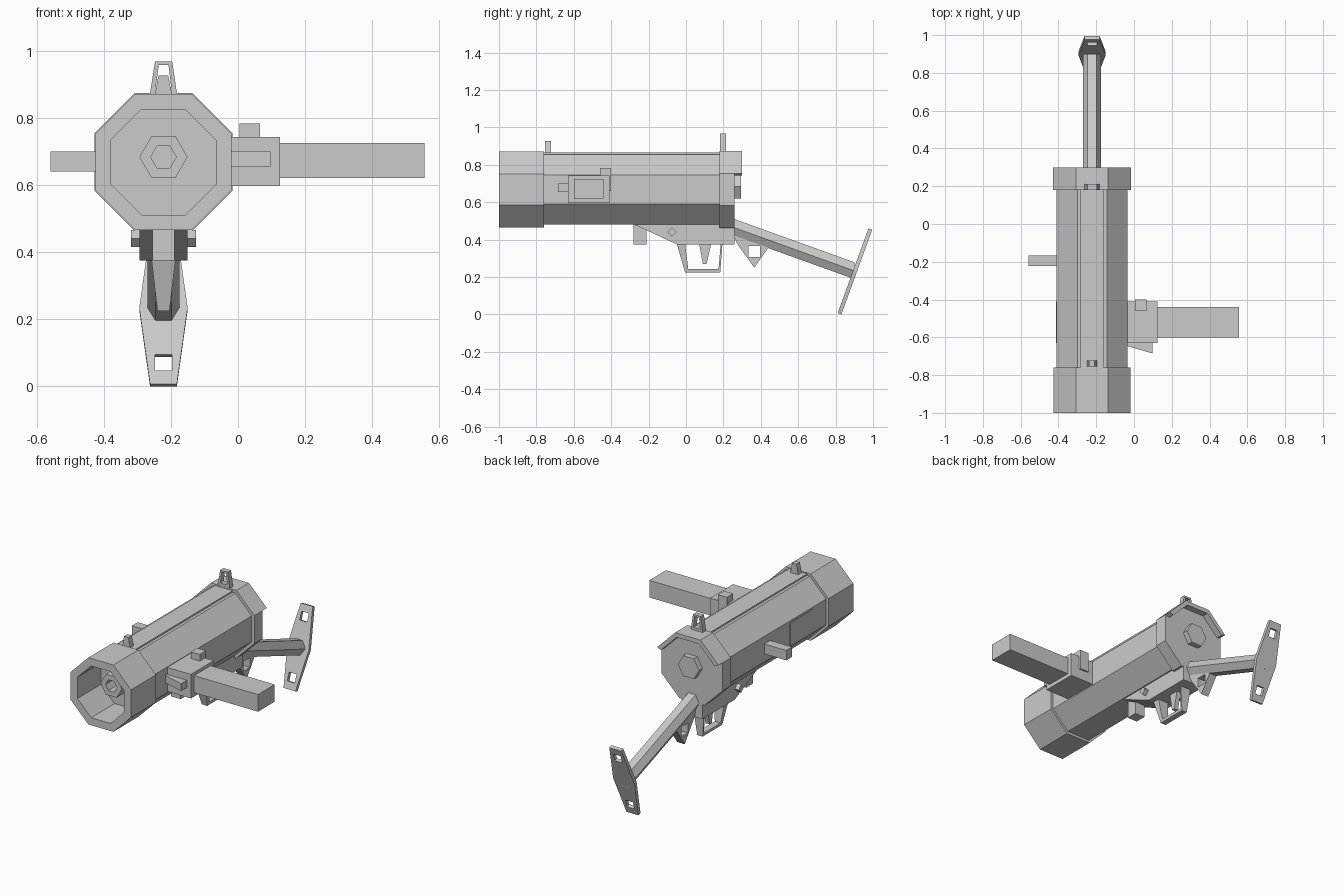
import bpy, bmesh, math
from mathutils import Vector

cube = bpy.data.objects.get("Cube")
if cube:
    bpy.data.objects.remove(cube, do_unlink=True)

grey = bpy.data.materials.new("plain grey")
grey.use_nodes = True
tone = (0.6, 0.6, 0.6, 1)
grey.diffuse_color = tone
grey.node_tree.nodes["Principled BSDF"].inputs["Base Color"].default_value = tone

CX, CZ = -0.222, 0.668      # barrel axis


def prism(name, loops, axis, a, b, reshape=None):
    """Extrude an outline (plus optional hole loops) along x or y from a to b."""
    place = (lambda u, v, d: (d, u, v)) if axis == 'x' else (lambda u, v, d: (u, d, v))
    bm = bmesh.new()
    edges = []
    for loop in loops:
        vs = [bm.verts.new(place(u, v, a)) for u, v in loop]
        edges += [bm.edges.new((vs[i - 1], vs[i])) for i in range(len(vs))]
    if len(loops) == 1:
        bm.faces.new(vs)
    else:
        bmesh.ops.triangle_fill(bm, edges=edges, use_beauty=True)
    ext = bmesh.ops.extrude_face_region(bm, geom=bm.faces[:])
    top = [g for g in ext["geom"] if isinstance(g, bmesh.types.BMVert)]
    bmesh.ops.translate(bm, verts=top, vec=place(0, 0, b - a))
    if reshape:
        for v in bm.verts:
            v.co = reshape(v.co.copy())
    bmesh.ops.recalc_face_normals(bm, faces=bm.faces[:])
    mesh = bpy.data.meshes.new(name)
    bm.to_mesh(mesh)
    bm.free()
    mesh.materials.append(grey)
    ob = bpy.data.objects.new(name, mesh)
    bpy.context.collection.objects.link(ob)
    return ob


def rect(u0, u1, v0, v1):
    return [(u0, v0), (u1, v0), (u1, v1), (u0, v1)]


def box(name, x0, x1, y0, y1, z0, z1):
    return prism(name, [rect(x0, x1, z0, z1)], 'y', y0, y1)


def ngon(n, apothem, cz=CZ):
    r = apothem / math.cos(math.pi / n)
    turn = math.pi / n if n == 8 else 0
    return [(CX + r * math.cos(turn + i * math.tau / n),
             cz + r * math.sin(turn + i * math.tau / n)) for i in range(n)]


def taper(z0, z1, f0, f1):
    """Scale the width about the centre plane by height."""
    def fn(co):
        t = (co.z - z0) / (z1 - z0)
        co.x = CX + (co.x - CX) * (f0 + (f1 - f0) * t)
        return co
    return fn


# Barrel, open muzzle and rear collar
prism("barrel", [ngon(8, 0.188)], 'y', -0.77, 0.19)
prism("muzzle", [ngon(8, 0.203), ngon(8, 0.157)], 'y', -1, -0.76)
prism("muzzle_back_plate", [ngon(8, 0.2)], 'y', -0.775, -0.761)
prism("muzzle_nozzle", [ngon(6, 0.062, 0.683), ngon(6, 0.033, 0.683)], 'y', -0.9, -0.77)
prism("rear_collar", [ngon(8, 0.206)], 'y', 0.18, 0.26)
outer, inner = ngon(8, 0.206), ngon(8, 0.18)
prism("rear_hood", [outer[0:4] + inner[3::-1]], 'y', 0.255, 0.30)
prism("rear_hex_cap", [ngon(6, 0.062, 0.683)], 'y', 0.255, 0.293)
box("top_rail", CX - 0.06, CX + 0.06, -0.765, 0.185, 0.84, 0.865)

# Sights
prism("front_sight", [[(-0.25, 0.855), (-0.194, 0.855), (-0.208, 0.926), (-0.237, 0.926)]],
      'y', -0.755, -0.722)
prism("rear_sight", [[(-0.264, 0.86), (-0.18, 0.86), (-0.196, 0.968), (-0.247, 0.968)],
                     [(-0.245, 0.89), (-0.199, 0.89), (-0.207, 0.957), (-0.236, 0.957)]],
      'y', 0.181, 0.213)

# Side magazine and its housing
box("magazine_housing", -0.06, 0.125, -0.63, -0.41, 0.597, 0.743)
box("magazine", 0.12, 0.555, -0.60, -0.44, 0.62, 0.724)
box("magazine_catch_top", 0.005, 0.065, -0.46, -0.40, 0.735, 0.783)
box("magazine_catch_back", 0.005, 0.065, -0.412, -0.40, 0.66, 0.76)
wedge = prism("housing_wedge", [rect(-0.04, 0.097, 0.655, 0.70)], 'y', -0.66, -0.62)
for v in wedge.data.vertices:
    if v.co.y < -0.64:
        v.co.y = -0.685 if v.co.x > 0 else -0.645

# Opposite side: port plate and charging handle
box("ejection_port", CX - 0.192, CX - 0.185, -0.63, -0.41, 0.60, 0.735)
box("charging_handle", -0.558, -0.40, -0.222, -0.166, 0.64, 0.70)

# Trigger housing
prism("trigger_housing", [[(-0.28, 0.49), (-0.28, 0.482), (-0.05, 0.375),
                           (0.26, 0.375), (0.26, 0.5)]], 'x', CX - 0.071, CX + 0.071)
box("front_post", CX - 0.033, CX + 0.033, -0.28, -0.212, 0.375, 0.485)
prism("housing_pin", [[(-0.1, 0.44), (-0.075, 0.415), (-0.05, 0.44), (-0.075, 0.465)]],
      'x', CX - 0.097, CX + 0.097)
prism("trigger_guard", [[(-0.05, 0.38), (-0.005, 0.225), (0.183, 0.225), (0.195, 0.38),
                         (0.186, 0.38), (0.174, 0.243), (0.012, 0.243), (-0.005, 0.38)]],
      'x', CX - 0.036, CX + 0.036, taper(0.225, 0.38, 0.5, 1))
prism("trigger", [[(0.07, 0.38), (0.135, 0.38), (0.11, 0.27), (0.09, 0.27)]],
      'x', CX - 0.014, CX + 0.014)
prism("rear_bracket", [[(0.25, 0.43), (0.275, 0.375), (0.365, 0.25), (0.45, 0.37)],
                       rect(0.335, 0.395, 0.308, 0.367)], 'x', CX - 0.025, CX + 0.025)


# Stock bar: six-sided section sheared downwards
def slope(co):
    co.z -= 0.36 * (co.y - 0.25)
    return co


prism("stock_bar", [[(CX - 0.024, 0.513), (CX + 0.024, 0.513), (CX + 0.048, 0.467),
                     (CX + 0.024, 0.423), (CX - 0.024, 0.423), (CX - 0.048, 0.467)]],
      'y', 0.24, 0.9, slope)

# Butt plate: flat elongated hexagon with two slots, leaned backwards
along = Vector((0, 0.165, 0.453)).normalized()
across = Vector((0, along.z, -along.y))


def lean(co):
    return Vector((co.x, 0.811, 0.0075)) + along * co.z + across * co.y


L = 0.482
plate = [(CX - 0.04, 0), (CX + 0.04, 0), (CX + 0.072, L / 2),
         (CX + 0.04, L), (CX - 0.04, L), (CX - 0.072, L / 2)]
slots = [rect(CX - 0.025, CX + 0.025, c - 0.025, c + 0.025) for c in (0.068, L - 0.068)]
prism("butt_plate", [plate] + slots, 'y', 0, 0.021, lean)
